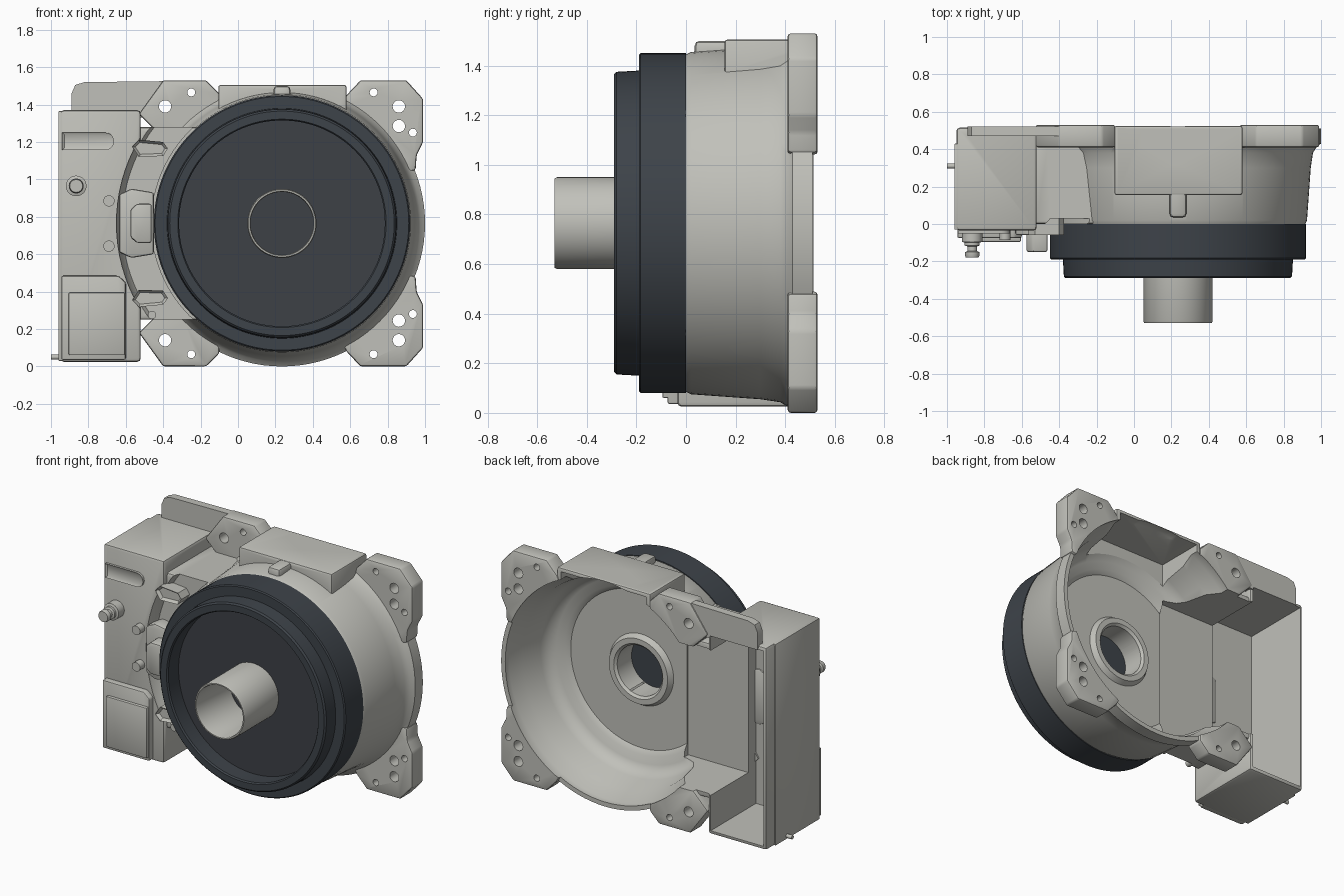
import bpy, bmesh, math
from mathutils import Matrix, Vector

if "Cube" in bpy.data.objects:
    bpy.data.objects.remove(bpy.data.objects["Cube"])

CX, CZ = 0.235, 0.765          # axis of the round housing (runs along y)


def material(name, rgb):
    m = bpy.data.materials.new(name)
    m.diffuse_color = (*rgb, 1)
    m.use_nodes = True
    m.node_tree.nodes["Principled BSDF"].inputs["Base Color"].default_value = m.diffuse_color
    return m


METAL = material("cast_metal_grey", (0.53, 0.53, 0.49))
DARK = material("dark_slate", (0.047, 0.056, 0.067))
DISC = material("dark_disc", (0.048, 0.053, 0.062))


def finish(bm, name, mat, bevel=0):
    bmesh.ops.remove_doubles(bm, verts=bm.verts, dist=1e-5)
    bmesh.ops.recalc_face_normals(bm, faces=bm.faces)
    if bevel:
        bmesh.ops.bevel(bm, geom=list(bm.edges), offset=bevel, segments=2,
                        profile=0.5, affect='EDGES')
    me = bpy.data.meshes.new(name)
    bm.to_mesh(me)
    bm.free()
    me.materials.append(mat)
    ob = bpy.data.objects.new(name, me)
    bpy.context.collection.objects.link(ob)
    return ob


def prism(name, pts, y0, y1, bevel=0, mat=METAL, pocket=0):
    """Extrude an x-z outline along y; pocket sinks the front face."""
    bm = bmesh.new()
    a = [bm.verts.new((x, y0, z)) for x, z in pts]
    b = [bm.verts.new((x, y1, z)) for x, z in pts]
    front = bm.faces.new(a)
    bm.faces.new(b[::-1])
    n = len(pts)
    for i in range(n):
        j = (i + 1) % n
        bm.faces.new((a[j], a[i], b[i], b[j]))
    bmesh.ops.recalc_face_normals(bm, faces=bm.faces)
    if pocket:
        bmesh.ops.inset_region(bm, faces=[front], thickness=0.016)
        bmesh.ops.translate(bm, verts=front.verts, vec=(0, pocket, 0))
    return finish(bm, name, mat, bevel)


def box(name, x, y, z, bevel=0, mat=METAL):
    return prism(name, [(x[0], z[0]), (x[1], z[0]), (x[1], z[1]), (x[0], z[1])],
                 y[0], y[1], bevel, mat)


def lathe(name, prof, cx=CX, cz=CZ, seg=96, mat=METAL):
    """Spin a closed (radius, y) profile around the y direction."""
    bm = bmesh.new()
    rings = []
    for i in range(seg):
        t = 2 * math.pi * i / seg
        rings.append([bm.verts.new((cx + r * math.cos(t), y, cz + r * math.sin(t)))
                      for r, y in prof])
    n = len(prof)
    for i in range(seg):
        p, q = rings[i], rings[(i + 1) % seg]
        for k in range(n):
            m = (k + 1) % n
            if prof[k][0] == 0 and prof[m][0] == 0:
                continue
            bm.faces.new((p[k], p[m], q[m], q[k]))
    return finish(bm, name, mat)


def rod(name, x, z, r, y0, y1, seg=24, mat=METAL):
    return lathe(name, [(0, y0), (r, y0), (r, y1), (0, y1)], x, z, seg, mat)


def combine(target, other, op):
    mod = target.modifiers.new("bool", 'BOOLEAN')
    mod.operation, mod.solver, mod.object = op, 'EXACT', other
    with bpy.context.temp_override(object=target, active_object=target):
        bpy.ops.object.modifier_apply(modifier=mod.name)
    bpy.data.objects.remove(other, do_unlink=True)


def flip(pts):
    return [(x, 2 * CZ - z) for x, z in pts]


# bell housing: flared solid of revolution
body = lathe("housing", [(0, 0), (0.68, 0), (0.69, 0.02), (0.71, 0.30), (0.722, 0.38),
                         (0.74, 0.41), (0.765, 0.43), (0.765, 0.51), (0, 0.51)])

# four corner pads
right_pad = [(0.50, 1.30), (0.58, 1.45), (0.655, 1.53), (0.90, 1.53), (0.99, 1.43),
             (0.99, 1.20), (0.955, 1.13), (0.95, 1.05), (0.75, 1.0)]
left_pad = [(-0.53, 1.35), (-0.40, 1.53), (-0.17, 1.53), (-0.10, 1.46),
            (-0.10, 1.32), (-0.25, 1.20), (-0.42, 1.24)]
add = [prism("pad", p, 0.41, 0.53, 0.012)
       for p in (right_pad, flip(right_pad), left_pad, flip(left_pad))]
# side box, web to the bell, rear flange, top block and lug
add += [box("side_box", (-0.95, -0.52), (-0.035, 0.515), (0.025, 1.37), 0.018),
        box("web", (-0.58, -0.2), (0.0, 0.50), (0.25, 1.28), 0.015),
        prism("rear_flange", [(-0.89, 1.33), (-0.89, 1.46), (-0.87, 1.505), (-0.82, 1.52),
                              (-0.40, 1.525), (-0.45, 1.33)], 0.47, 0.522),
        box("top_block", (-0.105, 0.58), (0.155, 0.525), (1.2, 1.505), 0.012),
        box("top_lug", (0.19, 0.28), (0.035, 0.25), (1.38, 1.5), 0.02)]
for part in add:
    combine(body, part, 'UNION')

# hollow out: bell with hub, top block, side box, web
cuts = [lathe("bell_cavity", [(0, -0.05), (0.165, -0.05), (0.165, 0.15), (0.18, 0.165),
                              (0.215, 0.165), (0.235, 0.13), (0.52, 0.13), (0.55, 0.155),
                              (0.60, 0.165), (0.64, 0.19), (0.665, 0.24), (0.69, 0.39),
                              (0.735, 0.47), (0.735, 0.6), (0, 0.6)]),
        box("block_cavity", (-0.075, 0.55), (0.19, 0.6), (1.15, 1.48)),
        box("box_cavity", (-0.93, -0.542), (0.04, 0.6), (0.05, 1.345)),
        box("web_cavity", (-0.6, -0.1), (0.12, 0.61), (0.285, 1.245)),
        box("top_trim", (-0.085, 0.565), (-0.1, 0.7), (1.505, 1.7)),
        # arc trench around the ring on the side box front
        lathe("trench", [(0.70, -0.2), (0.885, -0.2), (0.885, -0.02), (0.855, 0.03),
                         (0.70, 0.03)])]
# bolt holes, top and bottom
big = [(0.86, 1.39), (0.86, 1.285), (-0.39, 1.39)]
small = [(0.725, 1.465), (0.935, 1.25), (-0.25, 1.465)]
for pts, r in ((big, 0.033), (small, 0.021)):
    cuts += [rod("hole", x, z, r, 0.3, 0.7) for x, z in pts + flip(pts)]
for part in cuts:
    combine(body, part, 'DIFFERENCE')

# dark stepped ring with a recessed face
lathe("dark_ring", [(0, -0.17), (0.55, -0.17), (0.55, -0.28), (0.557, -0.29), (0.60, -0.29),
                    (0.61, -0.28), (0.615, -0.19), (0.678, -0.19), (0.685, -0.183),
                    (0.685, 0.0), (0, 0.0)], seg=128, mat=DARK)
rod("dark_disc", CX, CZ, 0.548, -0.176, -0.168, 96, DISC)
# hollow shaft sleeve
lathe("sleeve", [(0.185, -0.17), (0.185, -0.52), (0.18, -0.53), (0.172, -0.53),
                 (0.168, -0.52), (0.168, -0.17)])

# lugs in the arc trench
lug = [(-0.565, 1.175), (-0.53, 1.212), (-0.40, 1.20), (-0.375, 1.165), (-0.40, 1.125),
       (-0.53, 1.12)]
prism("upper_lug", lug, -0.06, 0.05, pocket=0.02)
prism("lower_lug", flip(lug), -0.06, 0.05, pocket=0.02)
prism("middle_lug", [(-0.635, 0.61), (-0.57, 0.58), (-0.45, 0.60), (-0.45, 0.93),
                     (-0.57, 0.95), (-0.635, 0.92)], -0.06, 0.05, 0.012)
prism("middle_lug_top", [(-0.575, 0.69), (-0.54, 0.66), (-0.462, 0.66), (-0.462, 0.87),
                         (-0.54, 0.87), (-0.575, 0.84)], -0.15, 0, 0.012)
rod("small_boss", -0.46, 0.275, 0.022, -0.02, 0.05)

# details on the side box front
for z in (0.885, 0.643):
    rod("round_boss", -0.69, z, 0.03, -0.085, -0.02)
arc = [(-0.71 + 0.047 * math.cos(t), 1.203 + 0.047 * math.sin(t))
       for t in [math.pi * (i / 10 - 0.5) for i in range(11)]]
prism("slot_pad", arc + [(-0.94, 1.25), (-0.94, 1.156)], -0.05, 0, pocket=0.008)
prism("cover_base", [(-0.945, 0.035), (-0.60, 0.035), (-0.60, 0.45), (-0.64, 0.485),
                     (-0.945, 0.485)], -0.075, 0, 0.01)
box("cover_plate", (-0.905, -0.605), (-0.095, -0.05), (0.06, 0.395), 0.006)
lathe("fitting", [(0, -0.18), (0.034, -0.18), (0.038, -0.17), (0.038, -0.15), (0.026, -0.145),
                  (0.026, -0.12), (0.04, -0.115), (0.04, -0.10), (0.055, -0.095),
                  (0.055, -0.02), (0, -0.02)], -0.865, 0.965, 32)

# side cover panel and its drain peg
box("side_panel", (-0.96, -0.94), (-0.03, 0.43), (0.03, 1.365), 0.004)
peg = rod("drain_peg", 0, 0, 0.013, -0.03, 0.03, 16)
peg.data.transform(Matrix.Translation(Vector((-0.97, 0.31, 0.05)))
                   @ Matrix.Rotation(math.pi / 2, 4, 'Z'))

# smooth curved faces, keep real edges sharp
bpy.ops.object.select_all(action='DESELECT')
for ob in bpy.context.scene.objects:
    ob.select_set(True)
bpy.context.view_layer.objects.active = body
bpy.ops.object.shade_smooth_by_angle(angle=math.radians(32))
